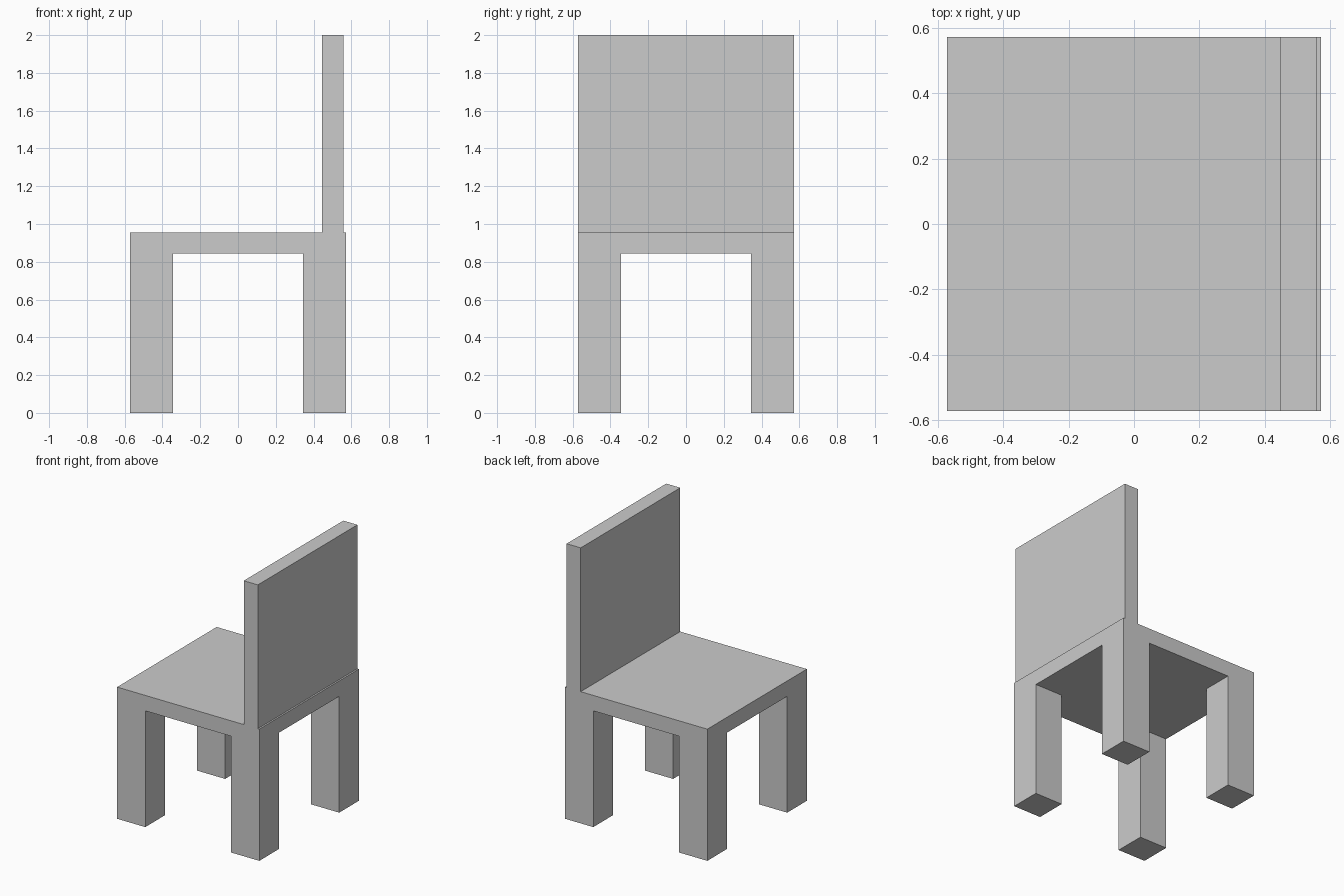
import bpy

if "Cube" in bpy.data.objects:
    bpy.data.objects.remove(bpy.data.objects["Cube"])

HALF = 0.571        # half the seat width
LEG = 0.226         # leg thickness
SEAT_BOTTOM, SEAT_TOP = 0.844, 0.956


def box(name, low, high):
    """Add a box spanning two opposite corners."""
    centre = [(a + b) / 2 for a, b in zip(low, high)]
    bpy.ops.mesh.primitive_cube_add(size=1, location=centre)
    obj = bpy.context.object
    obj.name = name
    obj.scale = [b - a for a, b in zip(low, high)]
    bpy.ops.object.transform_apply(location=False, rotation=False, scale=True)
    return obj


# Seat slab
box("seat", (-HALF, -HALF, SEAT_BOTTOM), (HALF, HALF, SEAT_TOP))

# Backrest, set slightly in from the seat edge
box("backrest", (0.446, -HALF, SEAT_TOP), (0.559, HALF, 2.0))

# Four corner legs, flush with the seat edges
for x_name, x in (("left", -HALF), ("right", HALF - LEG)):
    for y_name, y in (("front", -HALF), ("back", HALF - LEG)):
        box(f"{y_name}_{x_name}_leg", (x, y, 0), (x + LEG, y + LEG, SEAT_BOTTOM))
